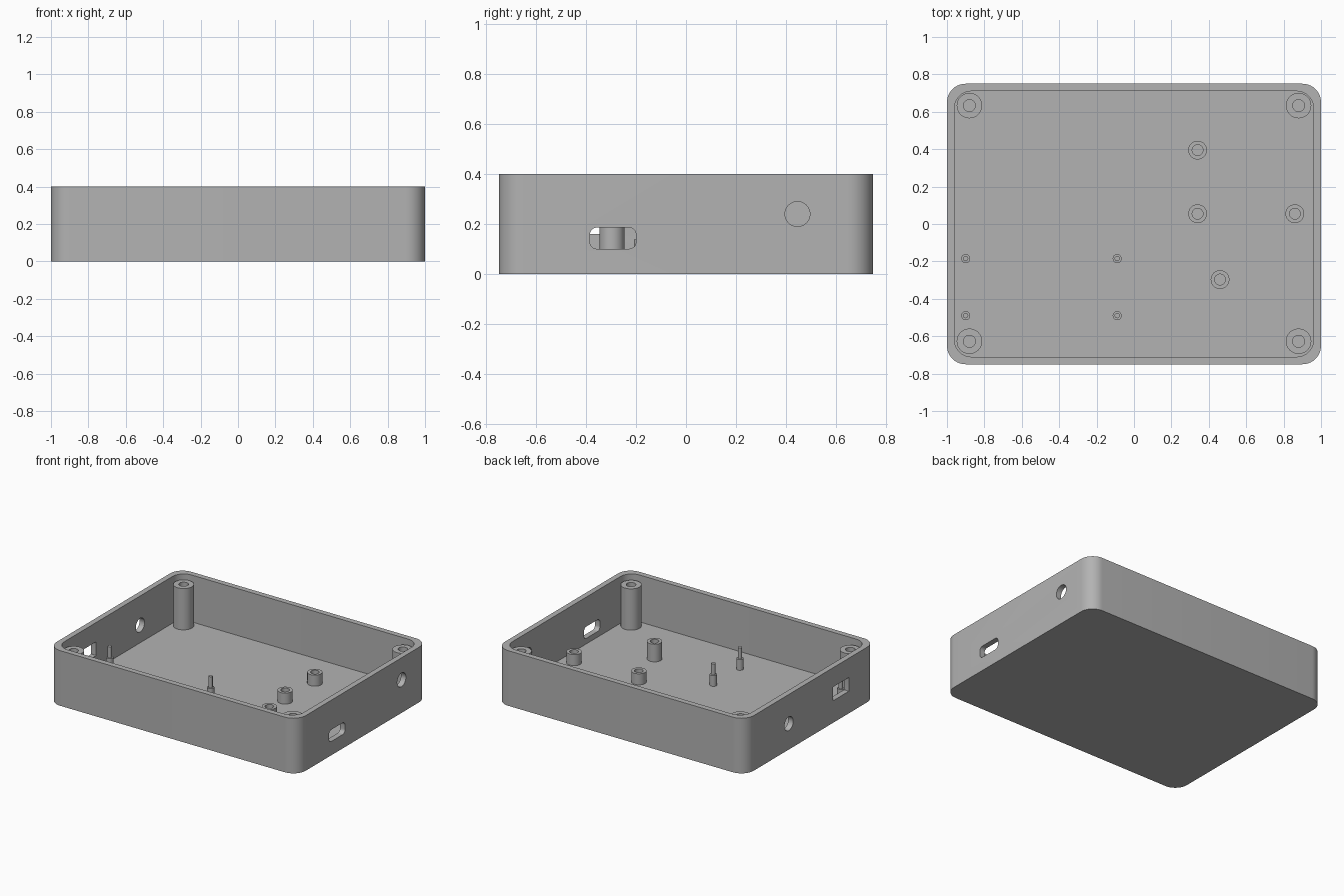
import bpy, bmesh
from math import cos, sin, pi, radians
from mathutils import Matrix, Vector

cube = bpy.data.objects.get("Cube")
if cube:
    bpy.data.objects.remove(cube, do_unlink=True)

FLOOR = 0.06
HEIGHT = 0.4

gray = bpy.data.materials.new("plain_gray")
gray.use_nodes = True
gray.diffuse_color = (0.45, 0.45, 0.45, 1)
gray.node_tree.nodes["Principled BSDF"].inputs["Base Color"].default_value = (0.45, 0.45, 0.45, 1)


def make_object(name, bm):
    bmesh.ops.recalc_face_normals(bm, faces=bm.faces[:])
    mesh = bpy.data.meshes.new(name)
    bm.to_mesh(mesh)
    bm.free()
    mesh.materials.append(gray)
    obj = bpy.data.objects.new(name, mesh)
    bpy.context.collection.objects.link(obj)
    return obj


def smooth(obj):
    bpy.ops.object.select_all(action='DESELECT')
    obj.select_set(True)
    bpy.context.view_layer.objects.active = obj
    bpy.ops.object.shade_smooth_by_angle(angle=radians(30))


def rounded_prism(name, width, depth, radius, low, high, steps=10):
    """Rounded rectangle extruded from low to high."""
    bm = bmesh.new()
    ring = []
    for corner, (sx, sy) in enumerate([(1, 1), (-1, 1), (-1, -1), (1, -1)]):
        for i in range(steps + 1):
            a = (corner + i / steps) * pi / 2
            ring.append(bm.verts.new((sx * (width / 2 - radius) + radius * cos(a),
                                      sy * (depth / 2 - radius) + radius * sin(a), low)))
    face = bm.faces.new(ring)
    top = bmesh.ops.extrude_face_region(bm, geom=[face])["geom"]
    verts = [v for v in top if isinstance(v, bmesh.types.BMVert)]
    bmesh.ops.translate(bm, verts=verts, vec=(0, 0, high - low))
    return make_object(name, bm)


def lathe(name, x, y, profile, segments=32):
    """Spin (radius, height) points around a vertical axis at x, y."""
    bm = bmesh.new()
    verts = [bm.verts.new((r, 0, z)) for r, z in profile]
    edges = [bm.edges.new(pair) for pair in zip(verts, verts[1:])]
    bmesh.ops.spin(bm, geom=verts + edges, cent=(0, 0, 0), axis=(0, 0, 1),
                   angle=2 * pi, steps=segments, use_duplicate=False)
    bmesh.ops.remove_doubles(bm, verts=bm.verts[:], dist=0.0001)
    obj = make_object(name, bm)
    obj.location = (x, y, 0)
    smooth(obj)
    return obj


def hollow_post(name, x, y, radius, bore, top, bore_floor=FLOOR):
    lathe(name, x, y, [(0, bore_floor + 0.002), (bore, bore_floor + 0.002), (bore, top),
                       (radius, top), (radius, FLOOR - 0.01), (0, FLOOR - 0.01)])


def cut(target, cutter):
    cutter.hide_render = True
    mod = target.modifiers.new("cut", 'BOOLEAN')
    mod.operation = 'DIFFERENCE'
    mod.solver = 'EXACT'
    mod.object = cutter
    bpy.context.view_layer.objects.active = target
    bpy.ops.object.modifier_apply(modifier=mod.name)
    bpy.data.objects.remove(cutter, do_unlink=True)


def side_opening(target, x, y, z, width, height, radius):
    """Cut an opening through a side wall, facing along x."""
    cutter = rounded_prism("opening_cutter", width, height, radius, -0.08, 0.08, 8)
    axes = Matrix(((0, 0, 1), (1, 0, 0), (0, 1, 0))).to_4x4()
    cutter.data.transform(Matrix.Translation(Vector((x, y, z))) @ axes)
    cut(target, cutter)


# Open tray with rounded corners
tray = rounded_prism("case_tray", 2.0, 1.5, 0.1, 0, HEIGHT)
cut(tray, rounded_prism("cavity_cutter", 1.92, 1.42, 0.09, FLOOR, HEIGHT + 0.1))

# Slots and round holes in the two side walls
side_opening(tray, 1, -0.293, 0.143, 0.185, 0.085, 0.028)
side_opening(tray, 1, 0.447, 0.24, 0.1, 0.1, 0.0499)
side_opening(tray, -1, -0.347, 0.21, 0.185, 0.1, 0.003)
side_opening(tray, -1, 0.249, 0.188, 0.1, 0.1, 0.0499)
smooth(tray)

# Tall screw posts in the corners
for x, side in ((0.88, "left"), (-0.88, "right")):
    for y, end in ((0.633, "back"), (-0.627, "front")):
        hollow_post(f"corner_post_{end}_{side}", x, y, 0.068, 0.032, 0.36)

# Short hollow standoffs on the floor
for i, (x, y, top) in enumerate([(0.34, 0.395, 0.14), (0.34, 0.055, 0.14),
                                 (0.86, 0.055, 0.14), (0.46, -0.297, 0.188)]):
    hollow_post(f"standoff_{i + 1}", x, y, 0.05, 0.029, top)

# Stepped locating pins
for x in (-0.9, -0.09):
    for y in (-0.185, -0.49):
        lathe("locating_pin", x, y, [(0, 0.218), (0.014, 0.218), (0.014, 0.138),
                                     (0.024, 0.138), (0.024, FLOOR - 0.01), (0, FLOOR - 0.01)], 20)
